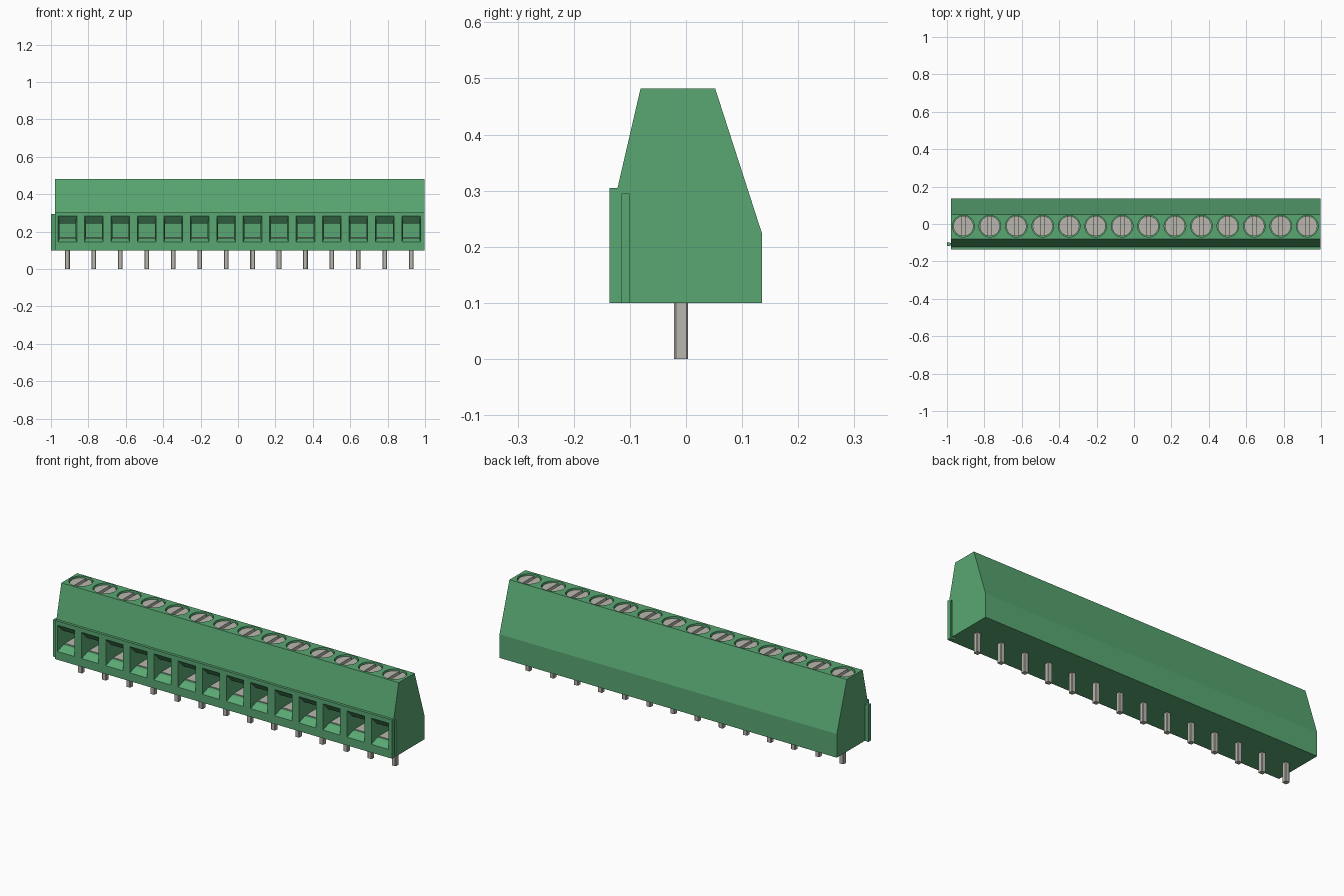
import bpy, bmesh, math
from mathutils import Vector

if "Cube" in bpy.data.objects:
    bpy.data.objects.remove(bpy.data.objects["Cube"], do_unlink=True)

COUNT, PITCH, X0 = 14, 0.1414, -0.912
LEFT, RIGHT = -0.978, 0.998          # ends of the housing
SCREW_Y = -0.0115
centres = [X0 + i * PITCH for i in range(COUNT)]


def material(name, rgb, rough):
    m = bpy.data.materials.new(name)
    m.use_nodes = True
    m.diffuse_color = (*rgb, 1)
    m.roughness = rough
    bsdf = m.node_tree.nodes["Principled BSDF"]
    bsdf.inputs["Base Color"].default_value = (*rgb, 1)
    bsdf.inputs["Roughness"].default_value = rough
    return m


green = material("green plastic", (0.10, 0.39, 0.17), 0.5)
metal = material("tinned metal", (0.48, 0.47, 0.42), 0.5)


def loft(bm, rings):
    """Skin a series of equal-length point rings and cap both ends."""
    loops = [[bm.verts.new(p) for p in ring] for ring in rings]
    n = len(loops[0])
    faces = [bm.faces.new(loops[0]), bm.faces.new(loops[-1])]
    for a, b in zip(loops, loops[1:]):
        for i in range(n):
            j = (i + 1) % n
            faces.append(bm.faces.new((a[i], a[j], b[j], b[i])))
    bmesh.ops.recalc_face_normals(bm, faces=faces)


def prism(bm, outline, axis, lo, hi):
    """Extrude a 2D outline along x or z."""
    def place(p, t):
        return (t, *p) if axis == "x" else (*p, t)
    loft(bm, [[place(p, t) for p in outline] for t in (lo, hi)])


def arc(radius, start, end, steps, cx=0, cy=0):
    return [(cx + radius * math.cos(start + (end - start) * k / steps),
             cy + radius * math.sin(start + (end - start) * k / steps))
            for k in range(steps + 1)]


def mesh_from(name, bm, mat):
    me = bpy.data.meshes.new(name)
    bm.to_mesh(me)
    bm.free()
    me.materials.append(mat)
    return me


def add_object(name, me, loc=(0, 0, 0)):
    ob = bpy.data.objects.new(name, me)
    ob.location = loc
    bpy.context.collection.objects.link(ob)
    return ob


# Housing: side profile extruded along the row
profile = [(-0.136, 0.10), (0.135, 0.10), (0.135, 0.225), (0.052, 0.482),
           (-0.081, 0.482), (-0.122, 0.305), (-0.136, 0.305)]
bm = bmesh.new()
prism(bm, profile, "x", LEFT, RIGHT)
housing = add_object("housing", mesh_from("housing", bm, green))

# Cutter: flared wire entries, screw wells and the end groove
bm = bmesh.new()


def entry_ring(cx, y, half, low, high):
    return [(cx - half, y, low), (cx + half, y, low),
            (cx + half, y, high), (cx - half, y, high)]


for cx in centres:
    loft(bm, [entry_ring(cx, -0.16, 0.050, 0.144, 0.283),
              entry_ring(cx, -0.136, 0.050, 0.144, 0.283),
              entry_ring(cx, -0.100, 0.043, 0.166, 0.243),
              entry_ring(cx, 0.060, 0.043, 0.166, 0.243)])
    prism(bm, arc(0.058, 0, math.tau, 32, cx, SCREW_Y)[:-1], "z", 0.44, 0.50)


def dovetail(neck_x, tip_x, neck, tip, y=-0.108):
    return [(neck_x, y - neck), (neck_x, y + neck),
            (tip_x, y + tip), (tip_x, y - tip)]


prism(bm, dovetail(RIGHT + 0.001, RIGHT - 0.022, 0.006, 0.012), "z", 0.08, 0.295)
cutter = add_object("cutter", mesh_from("cutter", bm, green))
cutter.hide_render = True

# Apply the cut and discard the cutter
mod = housing.modifiers.new("openings", "BOOLEAN")
mod.operation = "DIFFERENCE"
mod.solver = "EXACT"
mod.object = cutter
bpy.context.view_layer.update()
graph = bpy.context.evaluated_depsgraph_get()
cut_mesh = bpy.data.meshes.new_from_object(housing.evaluated_get(graph))
housing.modifiers.clear()
housing.data = cut_mesh
bpy.data.objects.remove(cutter, do_unlink=True)

# Joining tongue on the opposite end
bm = bmesh.new()
prism(bm, dovetail(LEFT + 0.001, -1.0, 0.006, 0.011), "z", 0.10, 0.295)
add_object("end_tongue", mesh_from("end_tongue", bm, green))

# Slotted screw: base disc and two half heads
bm = bmesh.new()
R, SLOT = 0.054, 0.009
prism(bm, arc(R, 0, math.tau, 32)[:-1], "z", 0.438, 0.458)
gap = math.acos(SLOT / R)
for turn in (0, math.pi):
    prism(bm, arc(R, turn - gap, turn + gap, 14), "z", 0.458, 0.474)
screw_mesh = mesh_from("screw", bm, metal)

# Solder pin with slightly chamfered corners
bm = bmesh.new()
h, c = 0.0125, 0.003
prism(bm, [(-h, c - h), (c - h, -h), (h - c, -h), (h, c - h),
           (h, h - c), (h - c, h), (c - h, h), (-h, h - c)], "z", 0, 0.165)
pin_mesh = mesh_from("pin", bm, metal)

# Contact plate lying on the floor of each wire entry
bm = bmesh.new()
prism(bm, [(-0.042, -0.085), (0.042, -0.085), (0.042, 0.059), (-0.042, 0.059)],
      "z", 0.162, 0.170)
plate_mesh = mesh_from("contact_plate", bm, metal)

for i, cx in enumerate(centres, 1):
    add_object(f"screw_{i}", screw_mesh, (cx, SCREW_Y, 0))
    add_object(f"pin_{i}", pin_mesh, (cx, -0.0085, 0))
    add_object(f"contact_plate_{i}", plate_mesh, (cx, 0, 0))
